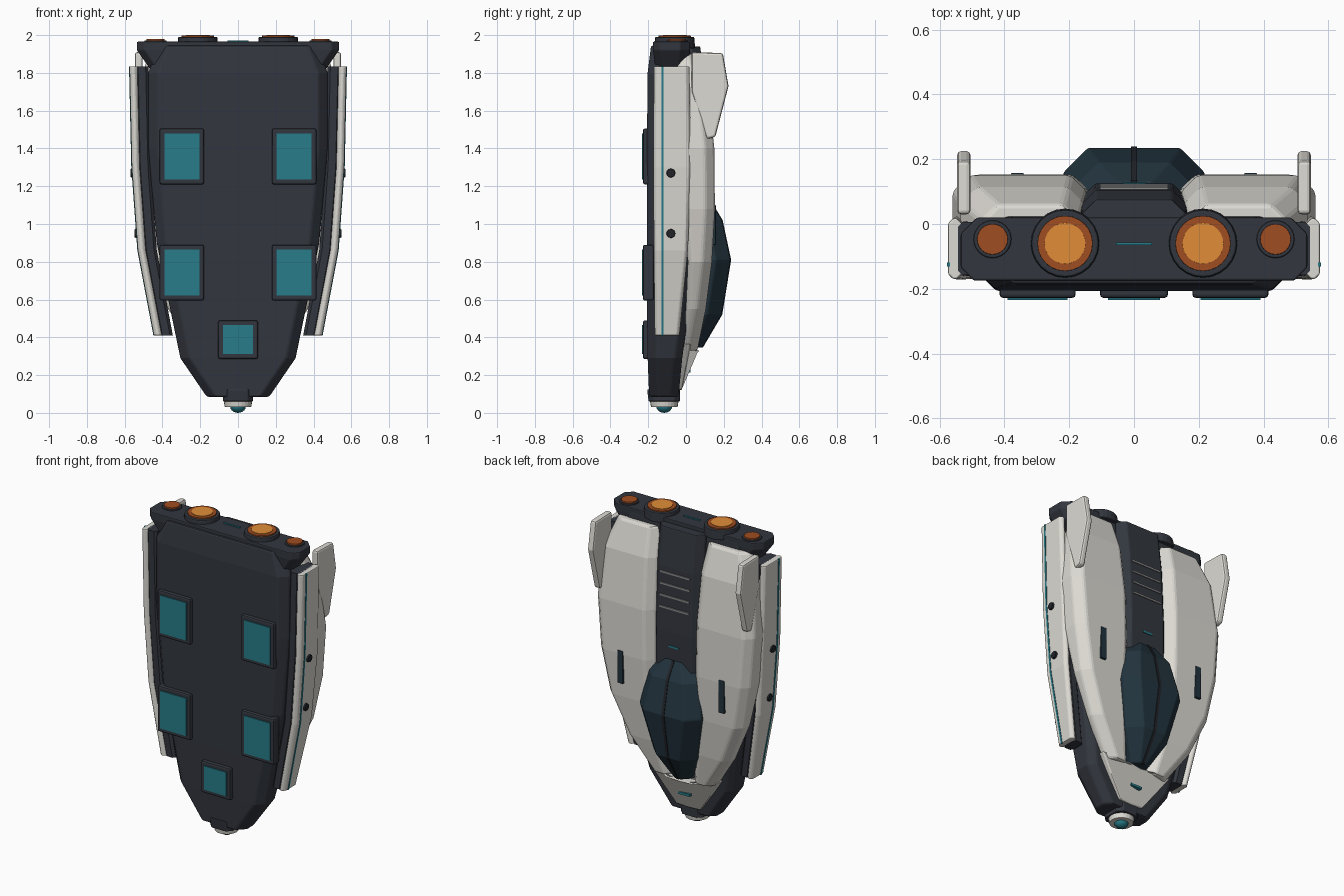
import bpy, bmesh, math
from mathutils import Matrix

if "Cube" in bpy.data.objects:
    bpy.data.objects.remove(bpy.data.objects["Cube"])


def material(name, rgb):
    m = bpy.data.materials.new(name)
    m.diffuse_color = (*rgb, 1)
    m.use_nodes = True
    m.node_tree.nodes["Principled BSDF"].inputs["Base Color"].default_value = m.diffuse_color
    return m


WHITE = material("ivory_armor", (0.72, 0.70, 0.65))
DARK = material("dark_hull", (0.032, 0.037, 0.048))
BLACK = material("black_trim", (0.015, 0.017, 0.022))
GLASS = material("navy_glass", (0.016, 0.034, 0.048))
TEAL = material("teal_light", (0.02, 0.20, 0.25))
GLOW = material("orange_glow", (0.75, 0.27, 0.04))
RUST = material("rust_ring", (0.35, 0.075, 0.015))
GREY = material("grey_slat", (0.25, 0.25, 0.25))


def finish(name, bm, mat, bevel=0.0, mirror=False, segments=2):
    bmesh.ops.recalc_face_normals(bm, faces=bm.faces)
    me = bpy.data.meshes.new(name)
    bm.to_mesh(me)
    bm.free()
    me.materials.append(mat)
    ob = bpy.data.objects.new(name, me)
    bpy.context.collection.objects.link(ob)
    if mirror:
        ob.modifiers.new("mirror", "MIRROR")
    if bevel:
        b = ob.modifiers.new("bevel", "BEVEL")
        b.width, b.segments, b.limit_method = bevel, segments, "ANGLE"
        b.angle_limit = math.radians(28)
    return ob


def skin(name, rings, mat, **kw):
    bm = bmesh.new()
    loops = [[bm.verts.new(p) for p in ring] for ring in rings]
    n = len(loops[0])
    for a, b in zip(loops, loops[1:]):
        for i in range(n):
            bm.faces.new((a[i], a[(i + 1) % n], b[(i + 1) % n], b[i]))
    bm.faces.new(loops[0])
    bm.faces.new(loops[-1])
    return finish(name, bm, mat, **kw)


def loft(name, sections, mat, lo=0.03, hi=0.03, **kw):
    """Chamfered rectangles (z, x0, x1, y0, y1); lo / hi = chamfer at y0 / y1."""
    rings = []
    for z, x0, x1, y0, y1 in sections:
        a = min(lo, (x1 - x0) * 0.4, (y1 - y0) * 0.45)
        b = min(hi, (x1 - x0) * 0.4, (y1 - y0) * 0.45)
        rings.append([(x0 + a, y0, z), (x1 - a, y0, z), (x1, y0 + a, z), (x1, y1 - b, z),
                      (x1 - b, y1, z), (x0 + b, y1, z), (x0, y1 - b, z), (x0, y0 + a, z)])
    return skin(name, rings, mat, **kw)


def box(name, x, y, z, mat, **kw):
    bm = bmesh.new()
    bmesh.ops.create_cube(bm, size=1)
    for v in bm.verts:
        v.co = [r[0] + (c + 0.5) * (r[1] - r[0]) for r, c in zip((x, y, z), v.co)]
    return finish(name, bm, mat, **kw)


def disc(name, x, y, z0, z1, r0, r1, mat, n=24, **kw):
    bm = bmesh.new()
    bmesh.ops.create_cone(bm, cap_ends=True, segments=n, radius1=r0, radius2=r1, depth=z1 - z0,
                          matrix=Matrix.Translation((x, y, (z0 + z1) / 2)))
    return finish(name, bm, mat, **kw)


# Main hull and engine block
loft("hull", [(z, -w, w, a, b) for z, w, a, b in (
    (0.085, 0.165, -0.195, -0.04), (0.29, 0.305, -0.203, -0.02), (0.58, 0.365, -0.207, 0.02),
    (0.90, 0.43, -0.207, 0.04), (1.40, 0.475, -0.207, 0.04), (1.80, 0.475, -0.203, 0.03),
    (1.945, 0.42, -0.185, 0.02))], DARK, lo=0.05, hi=0.04, bevel=0.01)
loft("engine_block", [(1.82, -0.465, 0.465, -0.16, 0.01), (1.92, -0.535, 0.535, -0.175, 0.02),
                      (1.965, -0.535, 0.535, -0.175, 0.02)], DARK, lo=0.04, hi=0.05, bevel=0.006)

# Rear deck spine with slats
loft("spine", [(0.95, -0.17, 0.17, 0, 0.12), (1.30, -0.17, 0.17, 0, 0.125),
               (1.70, -0.165, 0.165, 0, 0.105), (1.94, -0.16, 0.16, -0.02, 0.075)],
     DARK, lo=0.01, hi=0.05, bevel=0.006)
for i in range(4):
    z = 1.44 + i * 0.073
    y = 0.118 - i * 0.004
    box(f"spine_slat_{i}", (-0.105, 0.105), (y - 0.03, y + 0.006), (z, z + 0.012), GREY)
box("spine_light", (-0.035, 0.035), (0.1, 0.128), (1.20, 1.212), TEAL)

# White shoulder shells
loft("shoulder_shell", [
    (0.33, 0.07, 0.22, -0.04, 0.06), (0.55, 0.11, 0.37, 0.0, 0.105), (0.80, 0.14, 0.48, 0.01, 0.137),
    (1.08, 0.14, 0.535, -0.01, 0.153), (1.40, 0.145, 0.56, -0.03, 0.15),
    (1.72, 0.155, 0.535, -0.05, 0.115), (1.90, 0.17, 0.47, -0.05, 0.06)],
    WHITE, lo=0.02, hi=0.05, bevel=0.015, mirror=True)
box("shoulder_slot", (0.34, 0.38), (0.12, 0.158), (0.89, 1.10), GLASS, bevel=0.004, mirror=True)

# Side armour: dark backing, white panel, teal stripe, ports
side = [(0.41, 0.445, -0.165, -0.035), (0.86, 0.53, -0.17, 0.01),
        (1.30, 0.562, -0.172, 0.027), (1.835, 0.574, -0.17, 0.018)]
loft("side_backing", [(z, x - 0.10, x - 0.03, a + 0.012, b - 0.012) for z, x, a, b in side],
     DARK, lo=0.015, hi=0.015, mirror=True)
loft("side_panel", [(z, x - 0.042, x, a, b) for z, x, a, b in side],
     WHITE, lo=0.015, hi=0.015, bevel=0.006, mirror=True)
skin("side_stripe", [[(x - 0.01, -0.131, z), (x + 0.003, -0.131, z), (x + 0.003, -0.119, z),
                      (x - 0.01, -0.119, z)] for z, x, a, b in side], TEAL, mirror=True)
for z, x in ((0.95, 0.537), (1.27, 0.56)):
    bm = bmesh.new()
    bmesh.ops.create_cone(bm, cap_ends=True, segments=16, radius1=0.025, radius2=0.022, depth=0.02,
                          matrix=Matrix.Translation((x, -0.08, z)) @ Matrix.Rotation(math.pi / 2, 4, "Y"))
    finish("side_port", bm, BLACK, mirror=True)

# Tail fins
fin = [(0.03, 1.91), (0.195, 1.905), (0.225, 1.73), (0.155, 1.46), (0.11, 1.45), (0.03, 1.70)]
skin("tail_fin", [[(x, y, z) for y, z in fin] for x in (0.505, 0.546)],
     WHITE, bevel=0.012, mirror=True)

# Canopy with centre rib
dome = [(0.345, 0.06, 0.085), (0.52, 0.155, 0.188), (0.81, 0.218, 0.235),
        (1.02, 0.185, 0.19), (1.12, 0.11, 0.13)]
loft("canopy", [(z, -w, w, 0.0, y) for z, w, y in dome], GLASS, lo=0.02, hi=0.075, bevel=0.006)
skin("canopy_rib", [[(-0.009, y - 0.03, z), (0.009, y - 0.03, z), (0.009, y + 0.004, z),
                     (-0.009, y + 0.004, z)] for z, w, y in dome], BLACK)

# Nose cap, wrapped over the hull with a notch for the canopy
outline = [(0.0, 0.12), (0.085, 0.125), (0.175, 0.25), (0.255, 0.365), (0.09, 0.33), (0.0, 0.325)]


def cap_y(x, z):
    return -0.035 + (z - 0.12) * 0.42 - max(0, abs(x) - 0.09) * 0.35


full = outline + [(-x, z) for x, z in reversed(outline[1:-1])]
skin("nose_cap", [[(x, cap_y(x, z) + d, z) for x, z in full] for d in (-0.05, 0.012)], WHITE, bevel=0.006)
box("nose_light", (-0.04, 0.04), (0.0, 0.023), (0.215, 0.23), TEAL)

# Nose sensor
loft("nose_collar", [(0.06, -0.08, 0.08, -0.198, -0.032), (0.125, -0.08, 0.08, -0.206, -0.032)],
     DARK, lo=0.03, hi=0.03, bevel=0.006)
disc("nose_ring", 0, -0.115, 0.03, 0.065, 0.070, 0.076, WHITE, bevel=0.004)
bm = bmesh.new()
bmesh.ops.create_uvsphere(bm, u_segments=20, v_segments=10, radius=0.042,
                          matrix=Matrix.Translation((0, -0.115, 0.035)) @ Matrix.Diagonal((1, 1, 0.83, 1)))
lens = finish("nose_lens", bm, TEAL)
for p in lens.data.polygons:
    p.use_smooth = True

# Belly lift pads
for name, x0, x1, z0, z1, mir in (("upper_pad", 0.18, 0.415, 1.21, 1.505, True),
                                  ("lower_pad", 0.18, 0.415, 0.595, 0.89, True),
                                  ("nose_pad", -0.105, 0.105, 0.285, 0.49, False)):
    box(name + "_frame", (x0, x1), (-0.228, -0.17), (z0, z1), DARK, bevel=0.01, mirror=mir)
    box(name + "_light", (x0 + 0.025, x1 - 0.025), (-0.234, -0.2), (z0 + 0.026, z1 - 0.026),
        TEAL, mirror=mir)

# Engines
disc("main_nozzle", 0.213, -0.06, 1.93, 1.99, 0.108, 0.104, DARK, bevel=0.006, mirror=True)
disc("main_ring", 0.213, -0.06, 1.95, 1.997, 0.088, 0.085, RUST, mirror=True)
disc("main_glow", 0.213, -0.06, 1.95, 2.0, 0.065, 0.063, GLOW, mirror=True)
disc("small_nozzle", 0.437, -0.047, 1.93, 1.972, 0.061, 0.058, DARK, bevel=0.004, mirror=True)
disc("small_glow", 0.437, -0.047, 1.95, 1.98, 0.049, 0.047, RUST, mirror=True)
box("engine_light", (-0.056, 0.056), (-0.065, -0.057), (1.95, 1.972), TEAL)
